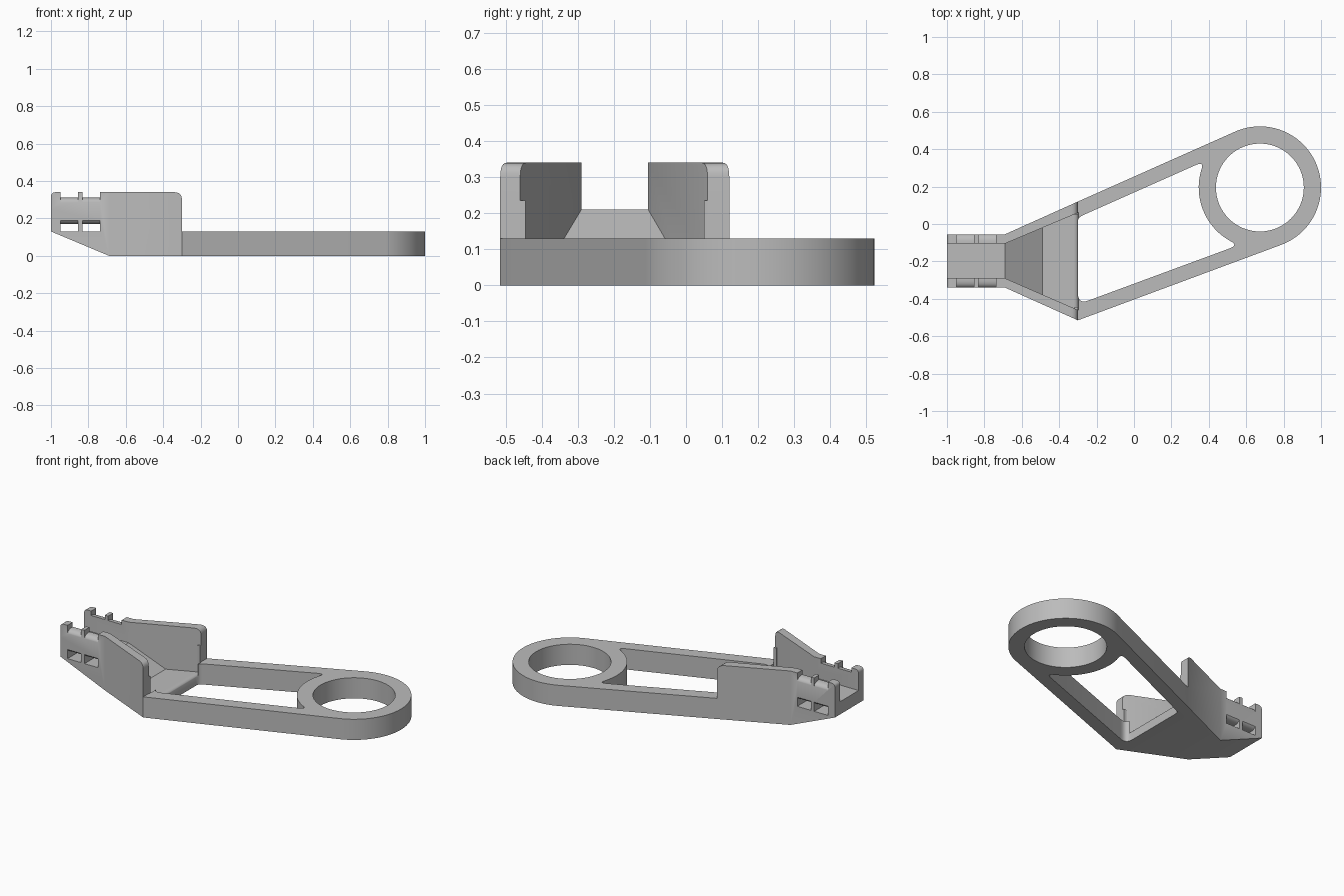
import bpy, bmesh, math
from mathutils import Vector

cube = bpy.data.objects.get("Cube")
if cube:
    bpy.data.objects.remove(cube)

grey = bpy.data.materials.new("light grey plastic")
grey.use_nodes = True
COLOUR = (0.5, 0.5, 0.5, 1)
grey.diffuse_color = COLOUR
grey.node_tree.nodes["Principled BSDF"].inputs["Base Color"].default_value = COLOUR


def prism(name, points, axis, start, end):
    """Extrude a 2D outline along the given axis."""
    place = {"x": lambda a, b: (start, a, b),
             "y": lambda a, b: (a, start, b),
             "z": lambda a, b: (a, b, start)}[axis]
    bm = bmesh.new()
    face = bm.faces.new([bm.verts.new(place(*p)) for p in points])
    new = bmesh.ops.extrude_face_region(bm, geom=[face])["geom"]
    shift = Vector([end - start if a == axis else 0 for a in "xyz"])
    bmesh.ops.translate(bm, vec=shift, verts=[v for v in new if isinstance(v, bmesh.types.BMVert)])
    bmesh.ops.recalc_face_normals(bm, faces=bm.faces)
    mesh = bpy.data.meshes.new(name)
    bm.to_mesh(mesh)
    bm.free()
    mesh.materials.append(grey)
    obj = bpy.data.objects.new(name, mesh)
    bpy.context.collection.objects.link(obj)
    return obj


def combine(target, tool, operation):
    """Apply a boolean and discard the tool."""
    mod = target.modifiers.new(operation, "BOOLEAN")
    mod.operation, mod.solver, mod.object = operation, "EXACT", tool
    bpy.context.view_layer.objects.active = target
    bpy.ops.object.modifier_apply(modifier=mod.name)
    bpy.data.objects.remove(tool)


def curve(p, corner, q, steps=6):
    """Rounded corner from p to q."""
    p, c, q = Vector(p), Vector(corner), Vector(q)
    return [tuple(p * (1 - t) ** 2 + c * 2 * t * (1 - t) + q * t * t)
            for t in (i / steps for i in range(steps + 1))]


def fillet(before, corner, after, r):
    c = Vector(corner)
    p = c + (Vector(before) - c).normalized() * r
    q = c + (Vector(after) - c).normalized() * r
    return curve(p, c, q)


CX, CY, RING, BORE = 0.673, 0.195, 0.327, 0.235


def arc(radius, start, end, steps):
    angles = [math.radians(start + (end - start) * i / steps) for i in range(steps + 1)]
    return [(CX + radius * math.cos(a), CY + radius * math.sin(a)) for a in angles]


# Whole plan outline, trimmed by the side profile
outline = [(-1, -0.055), (-1, -0.34), (-0.69, -0.34), (-0.3, -0.515)]
outline += arc(RING, -69.5, 114, 48) + [(-0.3, 0.12), (-0.69, -0.055)]
body = prism("bracket_body", outline, "z", -0.1, 0.5)

side = [(-0.69, 0), (1.2, 0), (1.2, 0.13), (-0.3, 0.13)]
side += fillet((-0.3, 0.13), (-0.3, 0.34), (-1, 0.34), 0.04)
side += fillet((-0.3, 0.34), (-1, 0.34), (-1, 0.13), 0.025) + [(-1, 0.13)]
combine(body, prism("side_profile", side, "y", -1, 1), "INTERSECT")

# Ring bore and the long window between the arms
combine(body, prism("ring_bore", arc(BORE, 0, 354.375, 63), "z", -1, 1), "DIFFERENCE")
top_left, top_right = (-0.3, 0.035), (0.377, 0.336)
low_left, low_right = (-0.3, -0.43), (0.561, -0.112)
web = arc(RING, 163, 241, 20)
window = fillet(low_left, top_left, top_right, 0.025)
window += curve((0.33, 0.315), top_right, web[0]) + web[1:-1]
window += curve(web[-1], low_right, (0.51, -0.131))
window += fillet(low_right, low_left, top_left, 0.06)
combine(body, prism("window", window, "z", -1, 1), "DIFFERENCE")

# Flared channel with a raised floor, ramp and rounded lip
floor = [(-1.2, 0.21), (-0.69, 0.21), (-0.49, 0.065)]
floor += curve((-0.325, 0.065), (-0.3, 0.065), (-0.297, 0.045)) + [(-0.297, 0.6), (-1.2, 0.6)]
channel = prism("channel", floor, "y", -1, 1)
plan = [(-1.3, -0.29), (-0.69, -0.29), (-0.297, -0.461),
        (-0.297, 0.061), (-0.69, -0.105), (-1.3, -0.105)]
combine(channel, prism("channel_plan", plan, "z", -1, 1), "INTERSECT")
combine(body, channel, "DIFFERENCE")

# Strap slots through the base and rounded notches on the wall tops
MID = -0.1975


def mirrored(half):
    return half + [(2 * MID - y, z) for y, z in reversed(half)]


tunnel = mirrored([(-0.6, 0.13), (-0.6, 0.197)]
                  + curve((-0.345, 0.197), (-0.335, 0.17), (-0.3, 0.17)))
notch = mirrored([(-0.6, 0.6), (-0.6, 0.285)]
                 + curve((-0.341, 0.285), (-0.335, 0.312), (-0.295, 0.312)))
for x0, x1 in ((-0.95, -0.855), (-0.832, -0.737)):
    combine(body, prism("tunnel", tunnel, "x", x0, x1), "DIFFERENCE")
    combine(body, prism("notch", notch, "x", x0, x1), "DIFFERENCE")

# Low thickened stubs at the ends of the side walls
for name, y0, y1 in (("left_wall_stub", 0.03, 0.08), ("right_wall_stub", -0.48, -0.445)):
    inner, outer = (0.05, 0.08) if y0 > 0 else (-0.445, -0.48)
    stub = [(-0.318, inner), (-0.3, inner), (-0.3, outer), (-0.318, outer)]
    prism(name, stub, "z", 0.05, 0.235)

# Smooth the curved walls, keep edges crisp
bpy.ops.object.select_all(action="DESELECT")
body.select_set(True)
bpy.context.view_layer.objects.active = body
bpy.ops.object.shade_smooth_by_angle(angle=math.radians(30))
